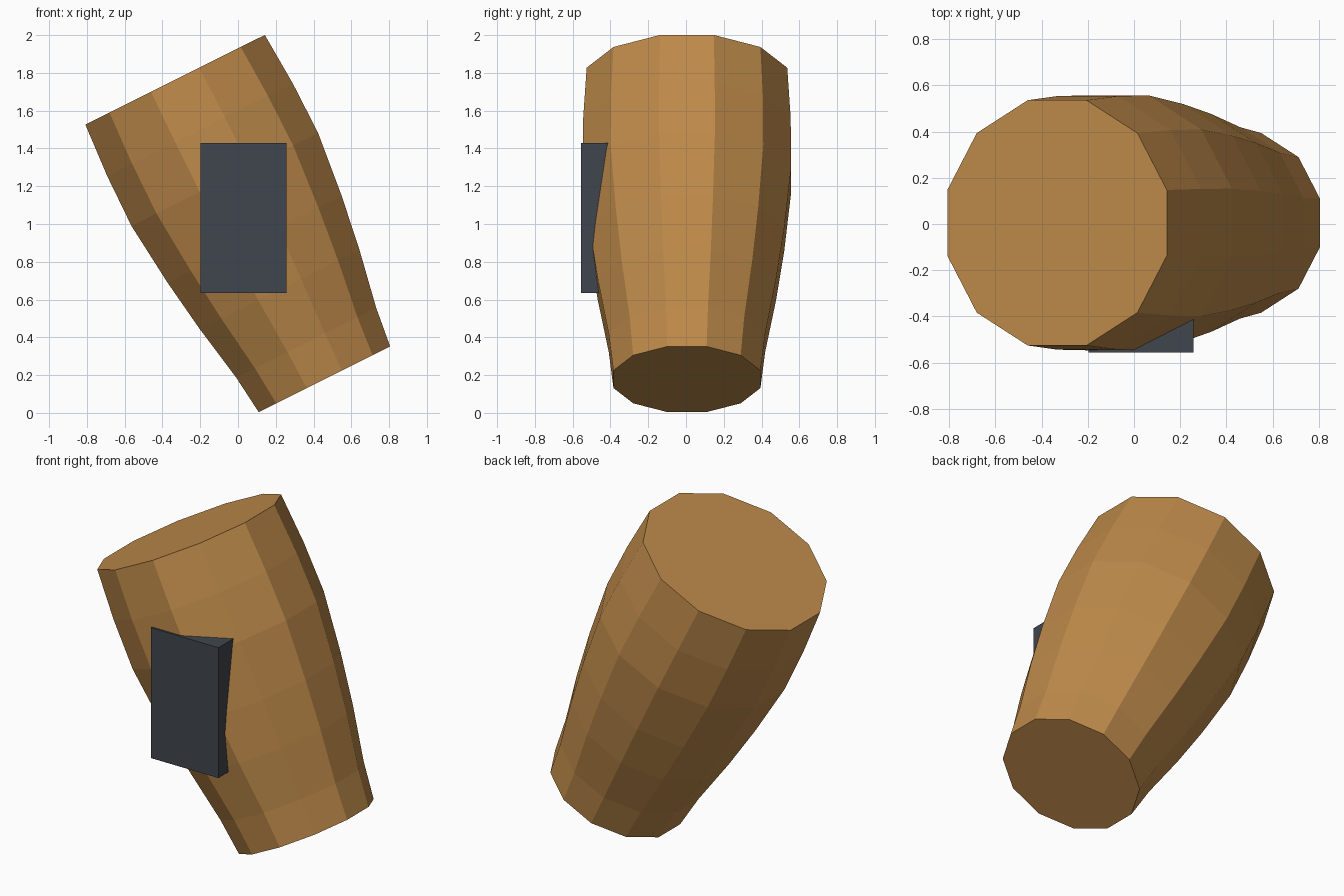
import bpy, bmesh, math
from mathutils import Matrix, Vector

if "Cube" in bpy.data.objects:
    bpy.data.objects.remove(bpy.data.objects["Cube"])


def material(name, color):
    m = bpy.data.materials.new(name)
    m.diffuse_color = (*color, 1)
    m.use_nodes = True
    m.node_tree.nodes["Principled BSDF"].inputs["Base Color"].default_value = m.diffuse_color
    return m


def make_object(name, bm, mat):
    bmesh.ops.recalc_face_normals(bm, faces=bm.faces)
    mesh = bpy.data.meshes.new(name)
    bm.to_mesh(mesh)
    bm.free()
    mesh.materials.append(mat)
    obj = bpy.data.objects.new(name, mesh)
    bpy.context.collection.objects.link(obj)
    return obj


wood = material("warm wood brown", (0.515, 0.254, 0.069))
slate = material("dark slate", (0.051, 0.061, 0.074))

# Tilted, bulging twelve-sided barrel: (fraction of length, half-width across flats)
SIDES = 12
LENGTH = 1.772
profile = [(0, 0.389), (0.122, 0.414), (0.30, 0.472), (0.467, 0.515),
           (0.667, 0.552), (0.833, 0.549), (1, 0.531)]

bm = bmesh.new()
rings = []
for t, half in profile:
    r = half / math.cos(math.pi / SIDES)
    angles = [(k + 0.5) * 2 * math.pi / SIDES for k in range(SIDES)]
    rings.append([bm.verts.new((r * math.cos(a), r * math.sin(a), t * LENGTH))
                  for a in angles])
for low, high in zip(rings, rings[1:]):
    for k in range(SIDES):
        n = (k + 1) % SIDES
        bm.faces.new((low[k], low[n], high[n], high[k]))
bm.faces.new(rings[0][::-1])
bm.faces.new(rings[-1])
barrel = make_object("barrel", bm, wood)
barrel.matrix_world = (Matrix.Translation((0.4575, 0.005, 0.178))
                       @ Matrix.Rotation(math.radians(-26.5), 4, 'Y'))

# Upright block set into the front of the barrel
low, high = Vector((-0.198, -0.557, 0.635)), Vector((0.258, -0.30, 1.43))
bm = bmesh.new()
bmesh.ops.create_cube(bm, size=1)
bmesh.ops.scale(bm, vec=high - low, verts=bm.verts)
bmesh.ops.translate(bm, vec=(low + high) / 2, verts=bm.verts)
make_object("front_block", bm, slate)
